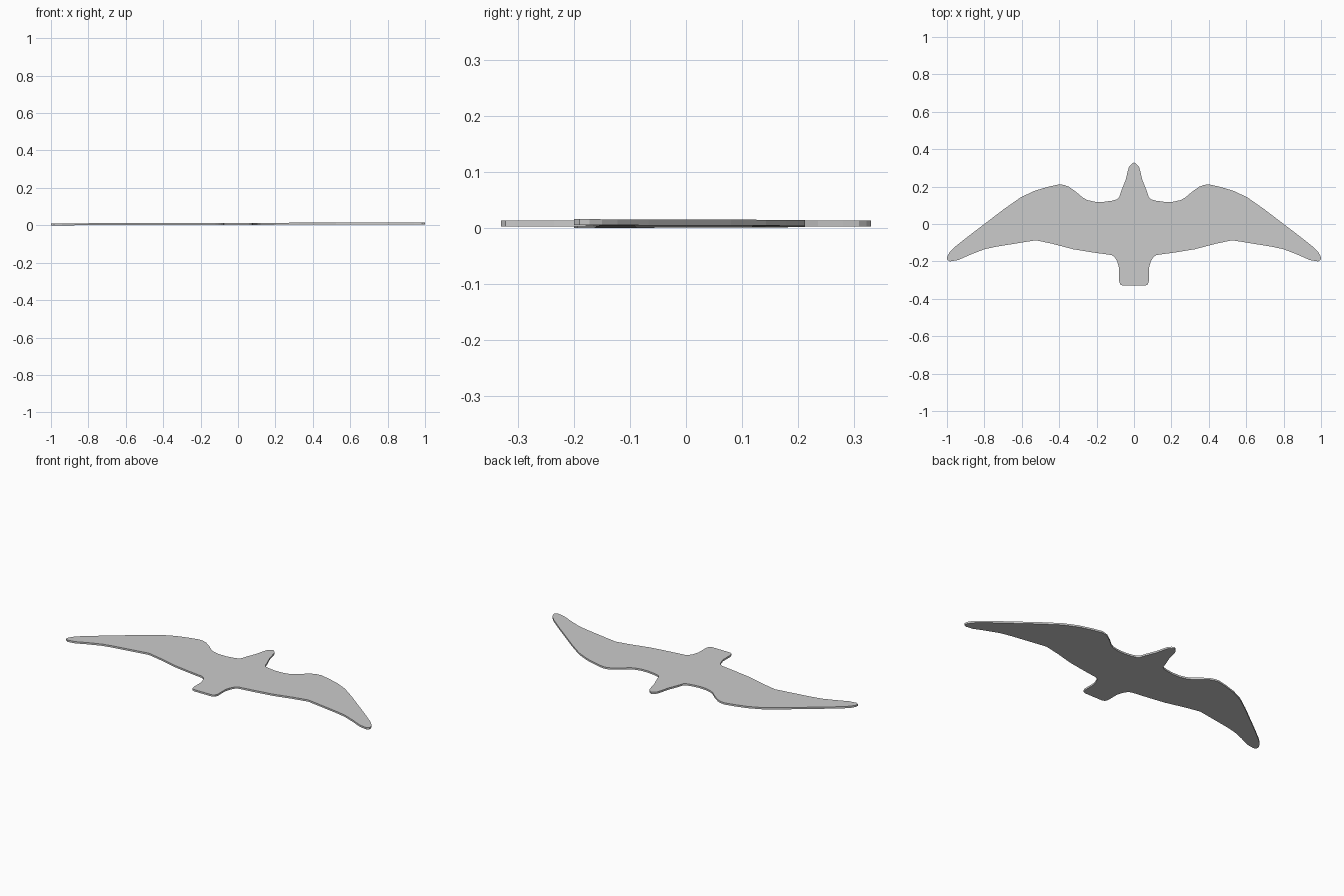
import bpy, bmesh

THICKNESS = 0.0105
TILT = 0.0025  # the plate leans very slightly, right wing tip higher

# Right half of the outline, from beak round the wing to the tail
half = [
    (0.0, 0.33), (0.012, 0.322), (0.026, 0.308), (0.034, 0.28), (0.045, 0.235),
    (0.068, 0.178), (0.08, 0.142), (0.092, 0.132), (0.12, 0.124), (0.165, 0.118),
    (0.21, 0.119), (0.25, 0.128), (0.275, 0.142), (0.31, 0.172), (0.35, 0.2),
    (0.375, 0.209), (0.4, 0.212), (0.455, 0.2), (0.53, 0.178), (0.605, 0.143),
    (0.695, 0.08), (0.8, 0.0), (0.888, -0.067), (0.957, -0.122), (0.985, -0.15),
    (0.998, -0.172), (1.0, -0.19), (0.985, -0.2), (0.94, -0.193), (0.87, -0.162),
    (0.8, -0.135), (0.74, -0.122), (0.63, -0.104), (0.525, -0.087), (0.435, -0.106),
    (0.325, -0.135), (0.22, -0.152), (0.12, -0.166), (0.103, -0.178),
    (0.09, -0.2), (0.08, -0.235), (0.08, -0.305), (0.074, -0.322), (0.06, -0.33),
]
outline = half + [(-x, y) for x, y in reversed(half) if x > 0]

# Flat bird silhouette: fill the outline and extrude it upward
bm = bmesh.new()
verts = [bm.verts.new((x, y, TILT * (1 + x))) for x, y in outline]
face = bm.faces.new(verts)
top = bmesh.ops.extrude_face_region(bm, geom=[face])["geom"]
bmesh.ops.translate(bm, vec=(0, 0, THICKNESS),
                    verts=[g for g in top if isinstance(g, bmesh.types.BMVert)])
bmesh.ops.recalc_face_normals(bm, faces=bm.faces)
bmesh.ops.triangulate(bm, faces=[f for f in bm.faces if len(f.verts) > 4])

mesh = bpy.data.meshes.new("bird_silhouette")
bm.to_mesh(mesh)
bm.free()
bird = bpy.data.objects.new("bird_silhouette", mesh)
bpy.context.collection.objects.link(bird)
